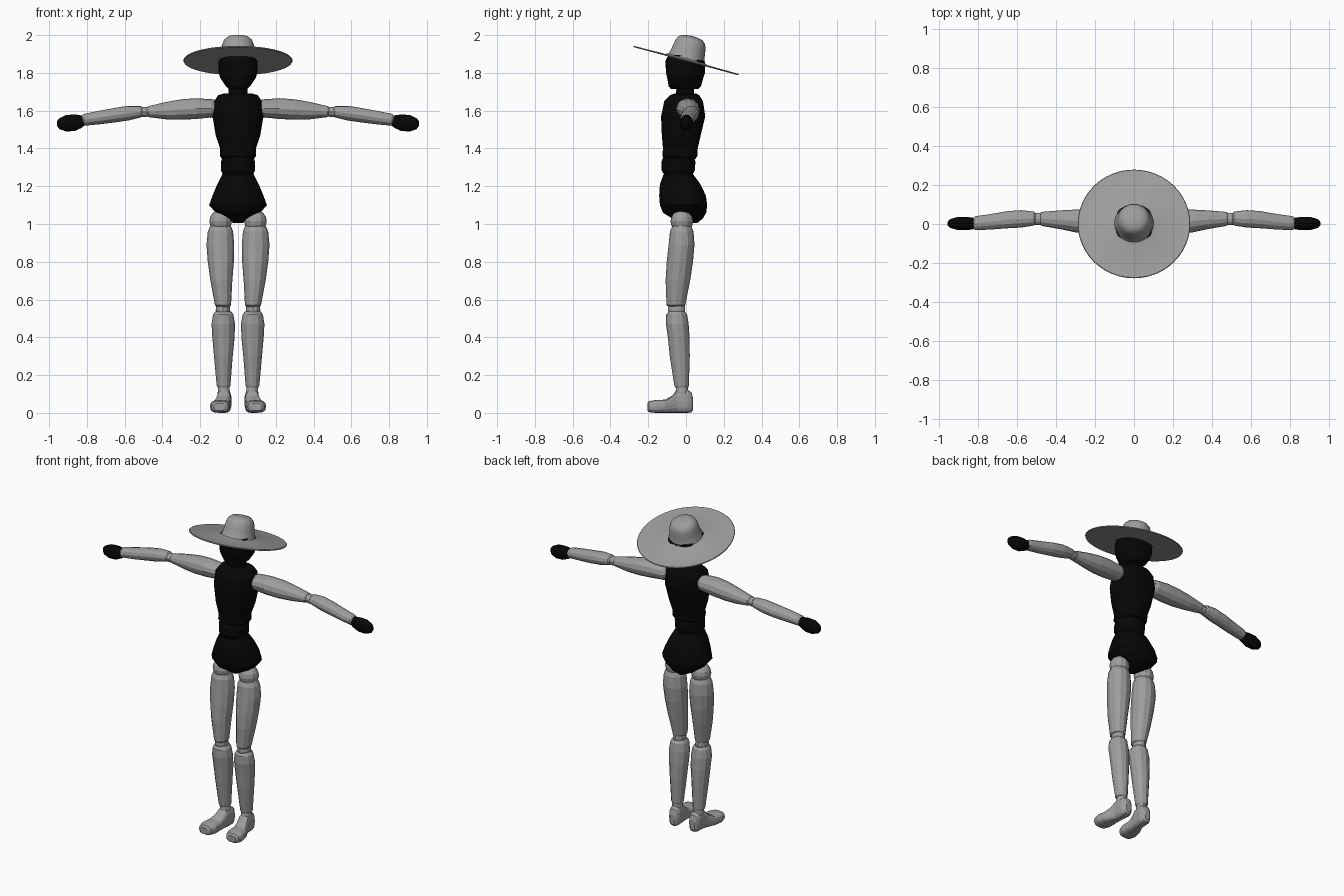
import bpy, bmesh
from math import sin, cos, pi, radians, copysign


def colour(name, v):
    m = bpy.data.materials.new(name)
    m.diffuse_color = (v, v, v, 1)
    return m


black = colour("black", .002)
grey = colour("grey", .34)


def finish(name, bm, mat, mirror=False):
    bmesh.ops.recalc_face_normals(bm, faces=bm.faces)
    me = bpy.data.meshes.new(name)
    bm.to_mesh(me)
    bm.free()
    ob = bpy.data.objects.new(name, me)
    bpy.context.collection.objects.link(ob)
    me.materials.append(mat)
    if mirror:
        ob.modifiers.new("mirror", 'MIRROR').use_mirror_merge = False
    return ob


def loft(name, axis, sections, mat=grey, mirror=False, n=12, p=2.0):
    """Skin rounded rings. Section: (position on axis, a0, a1, b0, b1)."""
    bm = bmesh.new()
    rings = []
    for t, a0, a1, b0, b1 in sections:
        ring = []
        for i in range(n):
            c, s = cos(2 * pi * i / n), sin(2 * pi * i / n)
            c, s = (copysign(abs(v) ** (2 / p), v) for v in (c, s))
            a = (a0 + a1) / 2 + c * (a1 - a0) / 2
            b = (b0 + b1) / 2 + s * (b1 - b0) / 2
            co = {'x': (t, a, b), 'y': (a, t, b), 'z': (a, b, t)}[axis]
            ring.append(bm.verts.new(co))
        rings.append(ring)
    for r, q in zip(rings, rings[1:]):
        for i in range(n):
            j = (i + 1) % n
            bm.faces.new((r[i], r[j], q[j], q[i]))
    bm.faces.new(rings[0])
    bm.faces.new(rings[-1])
    return finish(name, bm, mat, mirror)


def ball(name, centre, radius, mat=grey):
    bm = bmesh.new()
    bmesh.ops.create_uvsphere(bm, u_segments=12, v_segments=8, radius=radius)
    bmesh.ops.translate(bm, verts=bm.verts, vec=centre)
    return finish(name, bm, mat, True)


# Head and neck
loft("head", 'z', [(1.715, -.05, .05, -.08, .065), (1.73, -.065, .065, -.092, .08),
                   (1.775, -.095, .095, -.1, .092), (1.80, -.102, .102, -.105, .1),
                   (1.86, -.103, .103, -.11, .1), (1.895, -.092, .092, -.095, .06)],
     black, n=16, p=2.4)
loft("neck", 'z', [(1.66, -.055, .055, -.06, .05), (1.70, -.05, .05, -.052, .042),
                   (1.74, -.05, .05, -.05, .04)], black)

# Torso, waist and pelvis
loft("chest", 'z', [(1.345, -.085, .085, -.11, .05), (1.36, -.095, .095, -.125, .06),
                    (1.40, -.095, .095, -.122, .062), (1.47, -.118, .118, -.128, .078),
                    (1.57, -.135, .135, -.132, .102), (1.65, -.126, .126, -.115, .09),
                    (1.682, -.105, .105, -.085, .07), (1.692, -.07, .07, -.055, .05)],
     black, n=16, p=2.3)
loft("waist", 'z', [(1.26, -.08, .08, -.115, .035), (1.285, -.09, .09, -.13, .047),
                    (1.33, -.09, .09, -.13, .05), (1.355, -.082, .082, -.12, .042)],
     black, n=16)
loft("pelvis", 'z', [(1.005, -.022, .022, -.04, .06), (1.03, -.075, .075, -.075, .09),
                     (1.06, -.118, .118, -.122, .107), (1.10, -.153, .153, -.138, .112),
                     (1.15, -.135, .135, -.142, .105), (1.21, -.11, .11, -.138, .077),
                     (1.26, -.085, .085, -.12, .04), (1.272, -.072, .072, -.1, .025)],
     black, n=16, p=2.2)

# Legs
ball("hip_joints", (.092, -.022, 1.015), .06)
loft("thighs", 'z', [(.555, .05, .105, -.085, -.02), (.57, .037, .122, -.103, -.004),
                     (.70, .03, .146, -.108, .022), (.80, .022, .16, -.102, .037),
                     (.89, .02, .167, -.092, .045), (.96, .026, .16, -.085, .04),
                     (.995, .04, .145, -.07, .025)], mirror=True)
loft("knees", 'z', [(.52, .045, .115, -.09, -.008), (.545, .042, .118, -.096, -.004),
                    (.58, .045, .115, -.09, -.008)], mirror=True)
loft("shins", 'z', [(.135, .044, .109, -.058, .012), (.145, .04, .113, -.062, .015),
                    (.30, .028, .127, -.086, .02), (.40, .018, .136, -.096, .019),
                    (.47, .016, .14, -.106, .014), (.52, .024, .132, -.105, .006),
                    (.538, .036, .12, -.09, -.008)], mirror=True)
loft("ankles", 'z', [(.09, .042, .108, -.06, .015), (.115, .043, .107, -.055, .012),
                     (.15, .048, .102, -.05, .008)], mirror=True)
loft("feet", 'y', [(-.205, .07, .127, .012, .052), (-.195, .053, .14, .004, .062),
                   (-.16, .041, .148, 0, .068), (-.11, .042, .138, 0, .07),
                   (-.075, .042, .122, 0, .09), (-.05, .038, .112, 0, .118),
                   (.01, .034, .108, 0, .122), (.028, .042, .1, .003, .11),
                   (.037, .055, .088, .015, .08)], mirror=True, n=16, p=2.9)

# Arms
ball("shoulder_joints", (.145, .01, 1.612), .05)
loft("upper_arms", 'x', [(.12, -.04, .055, 1.575, 1.65), (.14, -.052, .066, 1.564, 1.66),
                         (.22, -.052, .072, 1.556, 1.666), (.30, -.043, .074, 1.552, 1.66),
                         (.38, -.026, .07, 1.554, 1.646), (.475, -.01, .062, 1.566, 1.624),
                         (.485, 0, .052, 1.575, 1.615)], mirror=True)
loft("elbows", 'x', [(.47, -.003, .055, 1.57, 1.618), (.497, -.005, .058, 1.566, 1.62),
                     (.525, -.003, .055, 1.568, 1.616)], mirror=True)
loft("forearms", 'x', [(.505, 0, .055, 1.573, 1.617), (.515, -.008, .064, 1.564, 1.625),
                       (.58, -.018, .071, 1.548, 1.626), (.65, -.022, .066, 1.538, 1.615),
                       (.73, -.028, .052, 1.528, 1.6), (.815, -.032, .04, 1.52, 1.583),
                       (.825, -.024, .032, 1.528, 1.575)], mirror=True)
loft("hands", 'x', [(.80, -.02, .025, 1.53, 1.57), (.83, -.028, .033, 1.508, 1.575),
                    (.865, -.032, .037, 1.492, 1.58), (.91, -.03, .035, 1.49, 1.577),
                    (.945, -.02, .025, 1.502, 1.56), (.958, -.006, .01, 1.52, 1.545)],
     black, mirror=True)

# Wide-brimmed hat: lathed profile (radius, height), tipped backwards
profile = [(0, -.003), (.287, -.003), (.289, .001), (.286, .004), (.115, .006), (.1, .012),
           (.093, .03), (.088, .06), (.083, .09), (.074, .112), (.057, .126),
           (.032, .132), (0, .134)]
bm = bmesh.new()
vs = [bm.verts.new((r, 0, z)) for r, z in profile]
edges = [bm.edges.new(e) for e in zip(vs, vs[1:])]
bmesh.ops.spin(bm, geom=vs + edges, cent=(0, 0, 0), axis=(0, 0, 1),
               angle=2 * pi, steps=48)
bmesh.ops.remove_doubles(bm, verts=bm.verts, dist=1e-4)
hat = finish("hat", bm, grey)
hat.location = (0, 0, 1.865)
hat.rotation_euler.x = radians(-15)
bpy.context.view_layer.objects.active = hat
hat.select_set(True)
bpy.ops.object.shade_smooth_by_angle(angle=radians(40))
